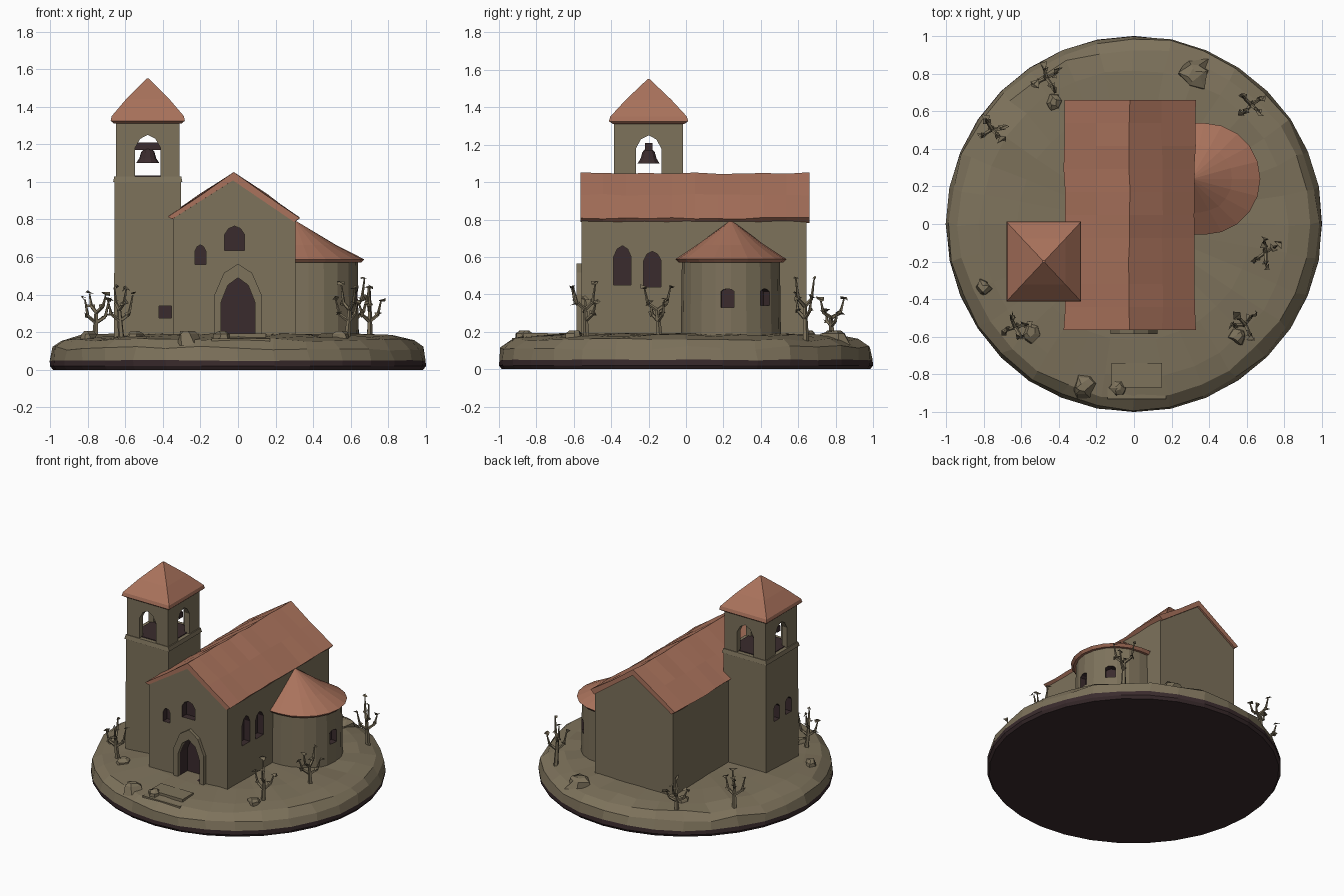
import bpy, bmesh, math, random
from mathutils import Vector, Matrix

if "Cube" in bpy.data.objects:
    bpy.data.objects.remove(bpy.data.objects["Cube"])

random.seed(7)


def material(name, rgb):
    m = bpy.data.materials.new(name)
    m.diffuse_color = (*rgb, 1)
    m.use_nodes = True
    m.node_tree.nodes["Principled BSDF"].inputs["Base Color"].default_value = m.diffuse_color
    return m


STONE = material("olive_stone", (0.205, 0.168, 0.105))
TILE = material("terracotta", (0.40, 0.170, 0.107))
DARK = material("dark_brown", (0.042, 0.024, 0.026))


def jit(a):
    return random.uniform(-a, a)


def add_loft(bm, rings, mi=0):
    """Skin closed rings of points and cap both ends."""
    vs = [[bm.verts.new(p) for p in r] for r in rings]
    n = len(vs[0])
    faces = [bm.faces.new((a[i], a[(i + 1) % n], b[(i + 1) % n], b[i]))
             for a, b in zip(vs, vs[1:]) for i in range(n)]
    faces += [bm.faces.new(vs[0]), bm.faces.new(vs[-1])]
    for f in faces:
        f.material_index = mi


def add_prism(bm, pts, d0, d1, origin, deg=0, mi=0):
    """Upright outline (u, z), pushed from depth d0 to d1; deg 0 faces -y, 90 faces +x."""
    m = Matrix.Translation(origin) @ Matrix.Rotation(math.radians(deg), 4, 'Z')
    add_loft(bm, [[m @ Vector((u, d, z)) for u, z in pts] for d in (d0, d1)], mi)


def finish(name, bm, *mats):
    bmesh.ops.recalc_face_normals(bm, faces=bm.faces)
    me = bpy.data.meshes.new(name)
    bm.to_mesh(me)
    bm.free()
    for m in mats:
        me.materials.append(m)
    ob = bpy.data.objects.new(name, me)
    bpy.context.collection.objects.link(ob)
    return ob


def arch(w, z0, zs, z1):
    k = zs + 0.7 * (z1 - zs)
    return [(-w, z0), (-w, zs), (-w * .6, k), (0, z1), (w * .6, k), (w, zs), (w, z0)]


def rect(cx, cy, hx, hy, z):
    return [Vector((cx + sx * hx, cy + sy * hy, z)) for sx, sy in ((-1, -1), (1, -1), (1, 1), (-1, 1))]


def circle(cx, cy, r, z, n):
    return [Vector((cx + r * math.cos(i * math.tau / n), cy + r * math.sin(i * math.tau / n), z))
            for i in range(n)]


def block(name, rings, *mats):
    bm = bmesh.new()
    add_loft(bm, rings)
    return finish(name, bm, *mats)


def carve(target, openings):
    """Cut dark recesses; each opening is (outline, origin, facing angle, depth)."""
    bm = bmesh.new()
    for pts, origin, deg, depth in openings:
        add_prism(bm, pts, -0.04, depth, origin, deg, 1)
    cutter = finish("recess_cutter", bm, STONE, DARK)
    cutter.hide_render = True
    mod = target.modifiers.new("recesses", 'BOOLEAN')
    mod.operation, mod.object, mod.solver = 'DIFFERENCE', cutter, 'EXACT'
    bpy.context.view_layer.objects.active = target
    bpy.ops.object.modifier_apply(modifier=mod.name)
    bpy.data.objects.remove(cutter)


# round mound of earth with dark underside
rings = []
for r, z, a in ((0.985, 0, 0), (1.0, 0.02, 0), (1.0, 0.05, .004), (0.985, 0.115, .012), (0.93, 0.158, .012),
                (0.82, 0.18, .01), (0.62, 0.188, .006), (0.3, 0.19, 0)):
    rings.append([p + Vector((jit(a), jit(a), jit(a))) for p in circle(0, 0, r, z, 32)])
ground = block("ground_mound", rings, STONE, DARK)
for f in ground.data.polygons:
    f.material_index = 1 if f.center.z < 0.05 else 0

# low front steps
for i, (y0, y1, z) in enumerate(((-0.93, -0.80, 0.167), (-0.87, -0.74, 0.193))):
    block(f"front_step_{i}", [rect(0.015, (y0 + y1) / 2, 0.155 - .02 * i, (y1 - y0) / 2, h) for h in (0.08, z)], STONE)

# nave walls with door and windows
bm = bmesh.new()
add_prism(bm, [(-.345, .15), (-.345, .81), (-.025, 1.025), (.305, .80), (.305, .15)], -0.56, 0.645, (0, 0, 0))
nave = finish("nave_walls", bm, STONE, DARK)
carve(nave, [
    (arch(.09, .19, .36, .49), (0, -.56, 0), 0, .09),
    (arch(.03, .56, .63, .665), (-.2, -.56, 0), 0, .05),
    (arch(.053, .635, .72, .765), (-.018, -.56, 0), 0, .05),
    (arch(.047, .45, .60, .66), (.305, -.34, 0), 90, .05),
    (arch(.047, .44, .58, .63), (.305, -.18, 0), 90, .05)])

# raised door surround
bm = bmesh.new()
add_prism(bm, arch(.125, .17, .40, .565) + arch(.09, .17, .36, .49)[::-1], -.025, .01, (0, -.56, 0))
finish("door_surround", bm, STONE)

# nave roof, slightly uneven along its length
profile = [(-.37, .818), (-.2, .933), (-.025, 1.048), (.15, .932), (.325, .806),
           (.30, .785), (-.025, 1.01), (-.345, .80)]
rings = []
for i in range(11):
    y = -.565 + 1.225 * i / 10
    rings.append([Vector((x + jit(.005), y, z + jit(.005))) for x, z in profile])
block("nave_roof", rings, TILE)


# rounded side chapel
def apse_ring(r, z):
    arc = [(-90 + 18 * i) for i in range(11)]
    pts = [(.375 + r * math.cos(math.radians(a)), .24 + r * math.sin(math.radians(a))) for a in arc]
    return [Vector((x, y, z)) for x, y in [(.28, .24 - r)] + pts + [(.28, .24 + r)]]


apse = block("side_chapel_walls", [apse_ring(.268, .15), apse_ring(.262, .585)], STONE, DARK)
openings = []
for deg, w, z0, z1 in ((-4, .036, .33, .43), (44, .034, .34, .43)):
    a = math.radians(deg)
    openings.append((arch(w, z0, z1 - .015, z1), (.375 + .265 * math.cos(a), .24 + .265 * math.sin(a), 0), 90 + deg, .05))
carve(apse, openings)

tip = Vector((.30, .24, 0))
rings = [apse_ring(.28, .57), apse_ring(.297, .588)]
for t, z in ((.40, .665), (.97, .79)):
    rings.append([p.lerp(tip, t) + Vector((jit(.003), jit(.003), z - p.z * (1 - t))) for p in apse_ring(.297, .588)])
block("side_chapel_roof", rings, TILE)

# bell tower shaft and its string course
TX, TY = -.48, -.2
shaft = block("tower_shaft", [rect(TX, TY, .18, .192, .15), rect(TX, TY, .176, .19, 1.02)], STONE, DARK)
carve(shaft, [
    (arch(.034, .54, .635, .66), (TX - .178, -.135, 0), -90, .05),
    (arch(.034, .54, .635, .66), (TX - .178, -.275, 0), -90, .05),
    ([(-.033, .275), (-.033, .34), (.033, .34), (.033, .275)], (-.386, TY - .191, 0), 0, .05)])
block("tower_string_course", [rect(TX, TY, .184, .197, 1.0), rect(TX, TY, .178, .19, 1.03)], STONE)
block("belfry_floor", [rect(TX, TY, .15, .16, 1.02), rect(TX, TY, .15, .16, 1.035)], DARK)

# open belfry: four arched wall panels
bm = bmesh.new()
for deg, off, w in ((0, .185, .17), (180, .185, .17), (90, .17, .146), (-90, .17, .146)):
    d = Matrix.Rotation(math.radians(deg), 3, 'Z') @ Vector((0, -off, 0))
    outer = [(-w, 1.02), (-w, 1.325), (w, 1.325), (w, 1.02)]
    add_prism(bm, outer + arch(.068, 1.02, 1.18, 1.25)[::-1], 0, .04, (TX + d.x, TY + d.y, 0), deg)
finish("belfry_walls", bm, STONE)

# bell hanging from a beam
block("bell_beam", [[Vector((x, TY + y, z)) for y, z in ((-.02, 1.17), (.02, 1.17), (.02, 1.21), (-.02, 1.21))]
                    for x in (TX - .15, TX + .15)], DARK)
block("bell", [circle(TX, TY, r, z, 10) for r, z in ((.062, 1.10), (.045, 1.125), (.035, 1.16), (.015, 1.18))], DARK)

# tower roof with flared eaves
block("tower_roof", [rect(TX, TY, hx, hy, z) for hx, hy, z in (
    (.18, .19, 1.31), (.197, .212, 1.325), (.192, .205, 1.35), (.115, .122, 1.44), (.006, .006, 1.55))], TILE)


# bare trees with a few curled leaves
def add_branch(bm, p, q, r0, r1):
    rot = (q - p).to_track_quat('Z', 'Y')
    add_loft(bm, [[c + rot @ v for v in circle(0, 0, r, 0, 5)] for c, r in ((p, r0), (q, r1))])


def add_leaf(bm, p, s):
    add_loft(bm, [[p + Vector((jit(s), jit(s), h + jit(s * .6))) for _ in range(3)] for h in (0, .006)])


trees = [(.70, -.14, .29), (.58, -.53, .30), (.63, .64, .33), (-.62, -.54, .30), (-.76, .51, .27), (-.47, .78, .21)]
for i, (x, y, h) in enumerate(trees):
    bm = bmesh.new()
    base = Vector((x, y, .15))
    fork = Vector((x + jit(.015), y + jit(.015), .17 + h * .5))
    add_branch(bm, base, fork, .018, .011)
    for k in range(4):
        a = k * math.tau / 4 + random.random()
        out = Vector((math.cos(a), math.sin(a), 0))
        start = base.lerp(fork, .65 + .35 * (k % 2))
        elbow = start + out * .05 + Vector((0, 0, h * .12))
        end = elbow + out * .02 + Vector((0, 0, h * random.uniform(.2, .38)))
        add_branch(bm, start, elbow, .011, .009)
        add_branch(bm, elbow, end, .009, .004)
        add_leaf(bm, end, .025)
        add_leaf(bm, elbow, .025)
    finish(f"tree_{i}", bm, STONE)

# scattered flat rocks
for i, (x, y, s) in enumerate(((.33, .80, .09), (-.80, -.34, .05), (-.27, -.86, .07), (-.08, -.87, .05),
                               (-.43, .65, .05), (-.55, -.58, .06), (.55, -.60, .05))):
    rings = [[p + Vector((jit(s * .25), jit(s * .25), 0)) for p in circle(x, y, s * k, z, 6)]
             for k, z in ((1, .13), (.8, .19), (.35, .207))]
    block(f"rock_{i}", rings, STONE)
